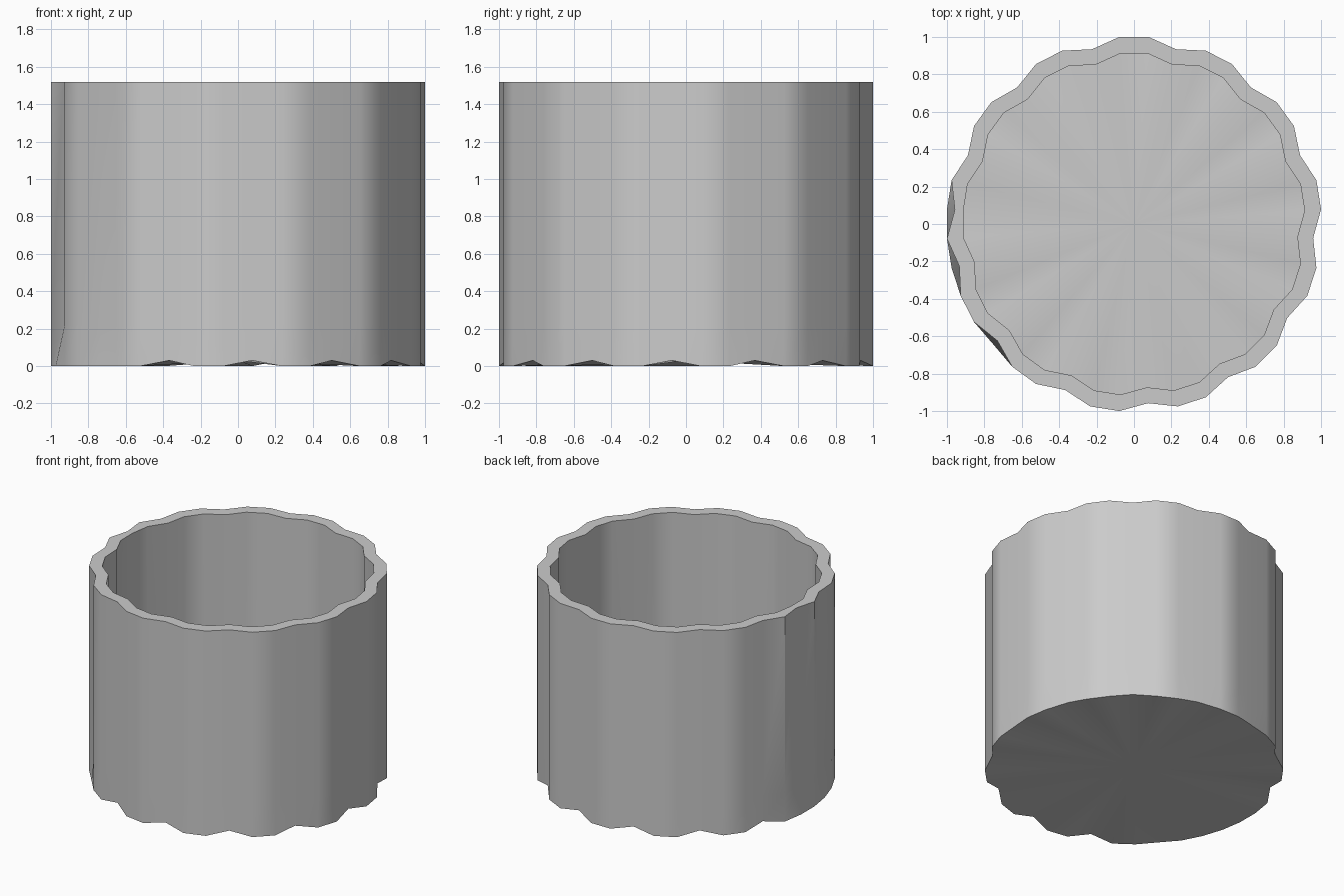
import bpy, bmesh
from math import cos, sin, radians

if "Cube" in bpy.data.objects:
    bpy.data.objects.remove(bpy.data.objects["Cube"])

N = 40            # sides around the cup
HEIGHT = 1.52
FLARED = {19: 1.003, 21: 1.003, 24: 0.99}   # grooves that fill out at the foot


def is_groove(i):
    return i % 3 == 2 or i == 19 if i < 20 else i % 3 == 0


def ring(bm, crest, groove, z_crest, z_groove, foot=False, inner=False):
    verts = []
    for i in range(N):
        low = is_groove(i) and not (inner and i == 19)
        r, z = (groove, z_groove) if low else (crest, z_crest)
        if foot and i in FLARED:
            r, z = FLARED[i], z_crest
        a = radians(4.5 + 9 * i)
        verts.append(bm.verts.new((r * cos(a), r * sin(a), z)))
    return verts


def fan(bm, verts, z):
    c = bm.verts.new((0, 0, z))
    for i in range(N):
        bm.faces.new((verts[i], verts[(i + 1) % N], c))


bm = bmesh.new()

# fluted outer wall, rim and inner wall
rings = [
    ring(bm, 1.003, 0.961, 0.0, 0.03, foot=True),
    ring(bm, 1.003, 0.961, 0.22, 0.22),
    ring(bm, 1.003, 0.961, HEIGHT, HEIGHT),
    ring(bm, 0.915, 0.876, HEIGHT, HEIGHT, inner=True),
    ring(bm, 0.915, 0.876, 0.09, 0.115, inner=True),
]
for lower, upper in zip(rings, rings[1:]):
    for i in range(N):
        j = (i + 1) % N
        bm.faces.new((lower[i], lower[j], upper[j], upper[i]))

# slightly hollow underside and inside floor
fan(bm, rings[0], 0.03)
fan(bm, rings[-1], 0.115)

bmesh.ops.recalc_face_normals(bm, faces=bm.faces)
mesh = bpy.data.meshes.new("fluted_cup")
bm.to_mesh(mesh)
bm.free()

cup = bpy.data.objects.new("fluted_cup", mesh)
bpy.context.collection.objects.link(cup)
bpy.context.view_layer.objects.active = cup
cup.select_set(True)
bpy.ops.object.shade_smooth_by_angle(angle=radians(35))
